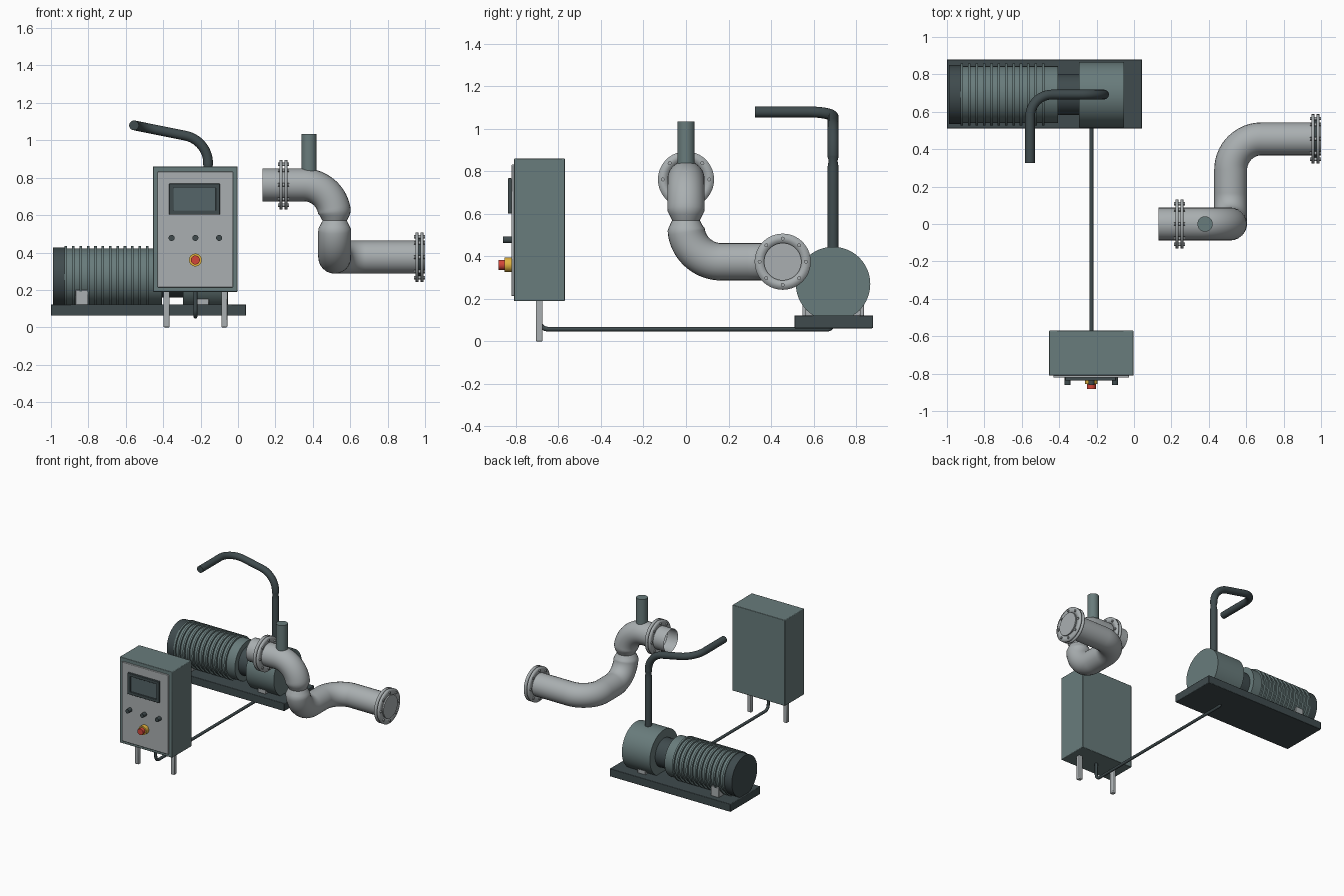
import bpy
from math import pi, sin, cos, tan, radians
from mathutils import Vector, Quaternion

if "Cube" in bpy.data.objects:
    bpy.data.objects.remove(bpy.data.objects["Cube"])


def material(name, rgb):
    m = bpy.data.materials.new(name)
    m.diffuse_color = (*rgb, 1)
    m.use_nodes = True
    m.node_tree.nodes["Principled BSDF"].inputs["Base Color"].default_value = m.diffuse_color
    return m


TEAL = material("teal", (0.14, 0.20, 0.20))
DARK = material("dark", (0.05, 0.07, 0.075))
LIGHT = material("light", (0.40, 0.43, 0.44))
GLASS = material("glass", (0.09, 0.13, 0.14))
RED = material("red", (0.65, 0.06, 0.04))
YELLOW = material("yellow", (0.75, 0.45, 0.05))


def finish(o, name, mat):
    o.name = name
    o.data.name = name
    o.data.materials.append(mat)
    return o


def box(name, lo, hi, mat, bevel=0.004):
    lo, hi = Vector(lo), Vector(hi)
    bpy.ops.mesh.primitive_cube_add(size=1, location=(lo + hi) / 2)
    o = bpy.context.object
    o.scale = hi - lo
    bpy.ops.object.transform_apply(location=False, rotation=False, scale=True)
    if bevel:
        b = o.modifiers.new("bevel", 'BEVEL')
        b.width, b.segments = bevel, 2
    return finish(o, name, mat)


def cyl(name, p0, p1, r, mat, verts=48):
    p0, p1 = Vector(p0), Vector(p1)
    d = p1 - p0
    bpy.ops.mesh.primitive_cylinder_add(vertices=verts, radius=r, depth=d.length, location=(p0 + p1) / 2)
    o = bpy.context.object
    o.rotation_euler = d.to_track_quat('Z', 'Y').to_euler()
    return finish(o, name, mat)


def fillet(points, radii, n=14):
    """Round the inner corners of a polyline with arcs."""
    P = [Vector(p) for p in points]
    out = [P[0]]
    for i, R in enumerate(radii, 1):
        a = (P[i - 1] - P[i]).normalized()
        b = (P[i + 1] - P[i]).normalized()
        half = a.angle(b) / 2
        centre = P[i] + (a + b).normalized() * (R / sin(half))
        start = P[i] + a * (R / tan(half)) - centre
        axis = (-a).cross(b).normalized()
        sweep = pi - 2 * half
        out += [centre + Quaternion(axis, sweep * k / n) @ start for k in range(n + 1)]
    return out + [P[-1]]


def tube(name, pts, r, mat, neck=None, neck_scale=1, neck_len=0.03, caps=True, res=10):
    """Sweep a circle along pts, with an optional pinched neck at height `neck`."""
    c = bpy.data.curves.new(name, 'CURVE')
    c.dimensions = '3D'
    c.bevel_depth, c.bevel_resolution, c.use_fill_caps = r, res, caps
    s = c.splines.new('POLY')
    s.points.add(len(pts) - 1)
    for q, p in zip(s.points, pts):
        q.co = (*p, 1)
        if neck is not None:
            t = min(1, abs(p.z - neck) / neck_len)
            q.radius = neck_scale + (1 - neck_scale) * t
    o = bpy.data.objects.new(name, c)
    bpy.context.collection.objects.link(o)
    bpy.ops.object.select_all(action='DESELECT')
    o.select_set(True)
    bpy.context.view_layer.objects.active = o
    bpy.ops.object.convert(target='MESH')
    return finish(bpy.context.object, name, mat)


# Control cabinet
CX = -0.228
box("cabinet", (-0.455, -0.81, 0.19), (-0.002, -0.57, 0.86), TEAL)
box("cabinet_door", (-0.43, -0.822, 0.213), (-0.027, -0.805, 0.832), LIGHT)
for side, x in (("left", -0.382), ("right", -0.073)):
    box("cabinet_leg_" + side, (x - 0.016, -0.706, 0), (x + 0.016, -0.674, 0.195), LIGHT, 0.005)
x0, x1, z0, z1 = -0.368, -0.096, 0.602, 0.768
t = 0.024
for nm, lo, hi in (("top", (x0, z1 - t), (x1, z1)), ("bottom", (x0, z0), (x1, z0 + t)),
                   ("left", (x0, z0), (x0 + t, z1)), ("right", (x1 - t, z0), (x1, z1))):
    box("screen_frame_" + nm, (lo[0], -0.838, lo[1]), (hi[0], -0.82, hi[1]), DARK, 0.003)
box("screen", (x0 + 0.01, -0.83, z0 + 0.01), (x1 - 0.01, -0.82, z1 - 0.01), GLASS, 0)

# Buttons and emergency stop
for i, x in enumerate((-0.355, CX, -0.101)):
    cyl(f"button_{i}", (x, -0.82, 0.478), (x, -0.86, 0.478), 0.016, DARK, 24)
cyl("stop_collar", (CX, -0.82, 0.36), (CX, -0.855, 0.36), 0.034, YELLOW, 32)
cyl("stop_button", (CX, -0.85, 0.36), (CX, -0.882, 0.36), 0.024, RED, 32)

# Cable from cabinet to pump skid
cable = fillet([(CX, -0.69, 0.2), (CX, -0.69, 0.058), (CX, 0.69, 0.058), (CX, 0.69, 0.1)], [0.04, 0.025])
tube("cable", cable, 0.011, DARK, res=4)

# Pump skid and motor
PY, PZ = 0.692, 0.27
box("skid", (-1, 0.51, 0.062), (0.043, 0.88, 0.123), DARK)


def shaft(name, xa, xb, r, mat):
    return cyl(name, (xa, PY, PZ), (xb, PY, PZ), r, mat, 64)


shaft("fan_cover", -0.99, -0.925, 0.157, DARK)
shaft("motor_body", -0.93, -0.405, 0.152, TEAL)
for i in range(12):
    x = -0.92 + i * 0.0395
    shaft(f"motor_fin_{i}", x - 0.007, x + 0.007, 0.165, TEAL)
shaft("coupling", -0.41, -0.29, 0.11, DARK)
shaft("pump_housing", -0.295, -0.053, 0.175, TEAL)
for s in (-1, 1):
    side = "front" if s < 0 else "back"
    for nm, x, h, y in (("motor_foot", -0.835, 0.2, 0.115), ("pump_foot", -0.19, 0.155, 0.1)):
        ya, yb = sorted((PY + s * (y - 0.03), PY + s * (y + 0.03)))
        box(f"{nm}_{side}", (x - 0.034, ya, 0.12), (x + 0.034, yb, h), LIGHT)

# Hose leaving the pump
hose = fillet([(-0.16, PY, 0.42), (-0.16, PY, 0.835), (-0.16, PY, 0.85), (-0.16, PY, 0.865),
               (-0.16, PY, 1.0), (-0.556, PY, 1.08), (-0.556, 0.325, 1.08)],
              [], 1)
bend = fillet([hose[0] + Vector((0, 0, 0.45)), (-0.16, PY, 1.0), (-0.556, PY, 1.08), (-0.556, 0.325, 1.08)],
              [0.15, 0.12])
start = [Vector((-0.16, PY, z)) for z in (0.42, 0.82, 0.85)]
tube("hose", start + bend, 0.026, DARK, 0.85, 0.8, 0.02, res=6)

# Main process pipe with three bends and a pinched joint
Z1, Z2, PX, EY, R = 0.762, 0.375, 0.517, 0.455, 0.165
path = fillet([(0.13, 0, Z1), (PX, 0, Z1), (PX, 0, Z2), (PX, EY, Z2), (0.99, EY, Z2)], [R, R, R], 20)
k = next(i for i in range(len(path)) if path[i].z < 0.57)
path.insert(k, Vector((PX, 0, 0.57)))
tube("main_pipe", path, 0.088, LIGHT, 0.57, 0.74, 0.045, caps=False)
cyl("pipe_end", (0.98, EY, Z2), (1.0, EY, Z2), 0.088, LIGHT)
cyl("branch_pipe", (0.38, 0, 0.8), (0.38, 0, 1.035), 0.041, TEAL)


# Bolted flange pairs
def tube_ring(name, x, y, z, w):
    """Flange ring with an open bore."""
    bpy.ops.mesh.primitive_cylinder_add(vertices=64, radius=0.132, depth=w, end_fill_type='NOTHING',
                                        location=(x, y, z), rotation=(0, pi / 2, 0))
    o = bpy.context.object
    s = o.modifiers.new("wall", 'SOLIDIFY')
    s.thickness, s.offset = 0.046, -1
    return finish(o, name, LIGHT)


for nm, x, y, z in (("inlet", 0.243, 0, Z1), ("outlet", 0.97, EY, Z2)):
    for j, dx in enumerate((-0.013, 0.013)):
        tube_ring(f"{nm}_flange_{j}", x + dx, y, z, 0.015)
    cyl(f"{nm}_gasket", (x - 0.01, y, z), (x + 0.01, y, z), 0.1, DARK) if nm == "outlet" else None
    for i in range(8):
        a = i * pi / 4
        by, bz = y + 0.109 * cos(a), z + 0.109 * sin(a)
        cyl(f"{nm}_bolt_{i}", (x - 0.029, by, bz), (x + 0.029, by, bz), 0.009, LIGHT, 12)

# Smooth shading with sharp edges kept
bpy.ops.object.select_all(action='SELECT')
bpy.ops.object.shade_smooth_by_angle(angle=radians(35))
